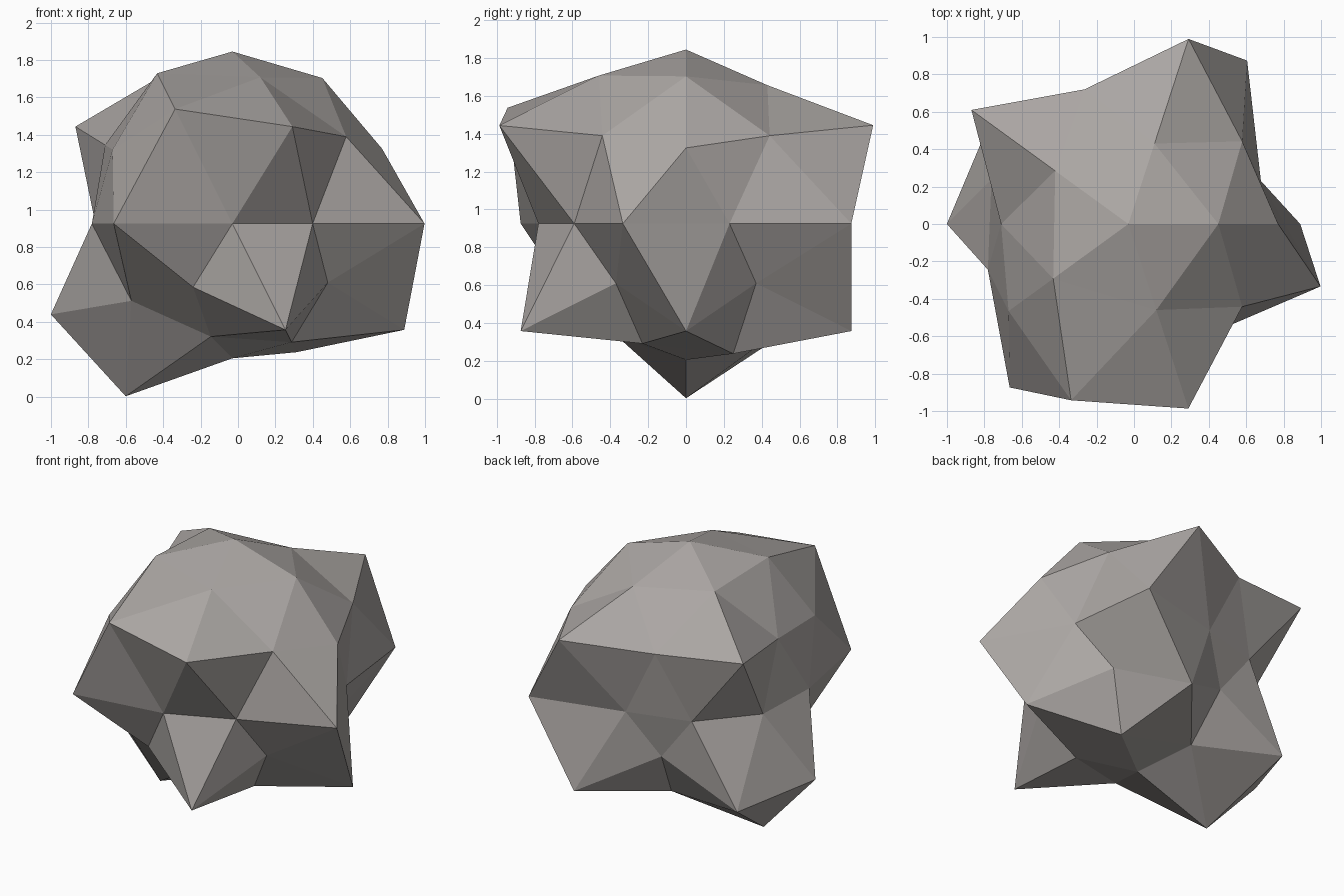
import bpy
import bmesh
import math
from mathutils import Vector

default_cube = bpy.data.objects.get("Cube")
if default_cube:
    bpy.data.objects.remove(default_cube, do_unlink=True)

# Reach of each corner from the core, ring by ring from top to bottom,
# running counter-clockwise around each ring
RING_REACH = [
    [.92],
    [.915, .86, .92, .945, .92],
    [.884, .89, .80, 1.165, .884],
    [.895, 1.163, 1.16, .885, 1.16],
    [.745, 1.08, .71, .73, .77, .79, 1.08, .78, .73, 1.08],
    [.705, .69, 1.085, .76, .705],
    [1.08, 1.08, 1.08, .785, 1.08],
    [.808, .76, 1.085, .71, .745],
    [.72],
]
CORE = Vector((-.03, 0, .925))


def make_material(name, colour):
    material = bpy.data.materials.new(name)
    material.use_nodes = True
    material.diffuse_color = colour
    shader = next(n for n in material.node_tree.nodes if n.type == 'BSDF_PRINCIPLED')
    shader.inputs["Base Color"].default_value = colour
    shader.inputs["Roughness"].default_value = .9
    return material


def heading(vert):
    """Angle around the vertical axis, with a nudge so zero sorts first."""
    return (math.atan2(vert.co.y, vert.co.x) + .01) % math.tau


def group_rings(verts):
    """Collect the corners of a ball into horizontal rings, top first."""
    rings = {}
    for vert in verts:
        rings.setdefault(round(vert.co.z * 50), []).append(vert)
    return [sorted(rings[key], key=heading) for key in sorted(rings, reverse=True)]


# Rock: a faceted ball with every corner pushed in or out
bm = bmesh.new()
bmesh.ops.create_icosphere(bm, subdivisions=2, radius=1)
for ring, reaches in zip(group_rings(bm.verts), RING_REACH):
    for vert, reach in zip(ring, reaches):
        vert.co = CORE + vert.co.normalized() * reach
bmesh.ops.recalc_face_normals(bm, faces=bm.faces)
for face in bm.faces:
    face.smooth = False

mesh = bpy.data.meshes.new("rock")
bm.to_mesh(mesh)
bm.free()
mesh.materials.append(make_material("warm grey stone", (.41, .385, .37, 1)))
rock = bpy.data.objects.new("rock", mesh)
bpy.context.collection.objects.link(rock)
